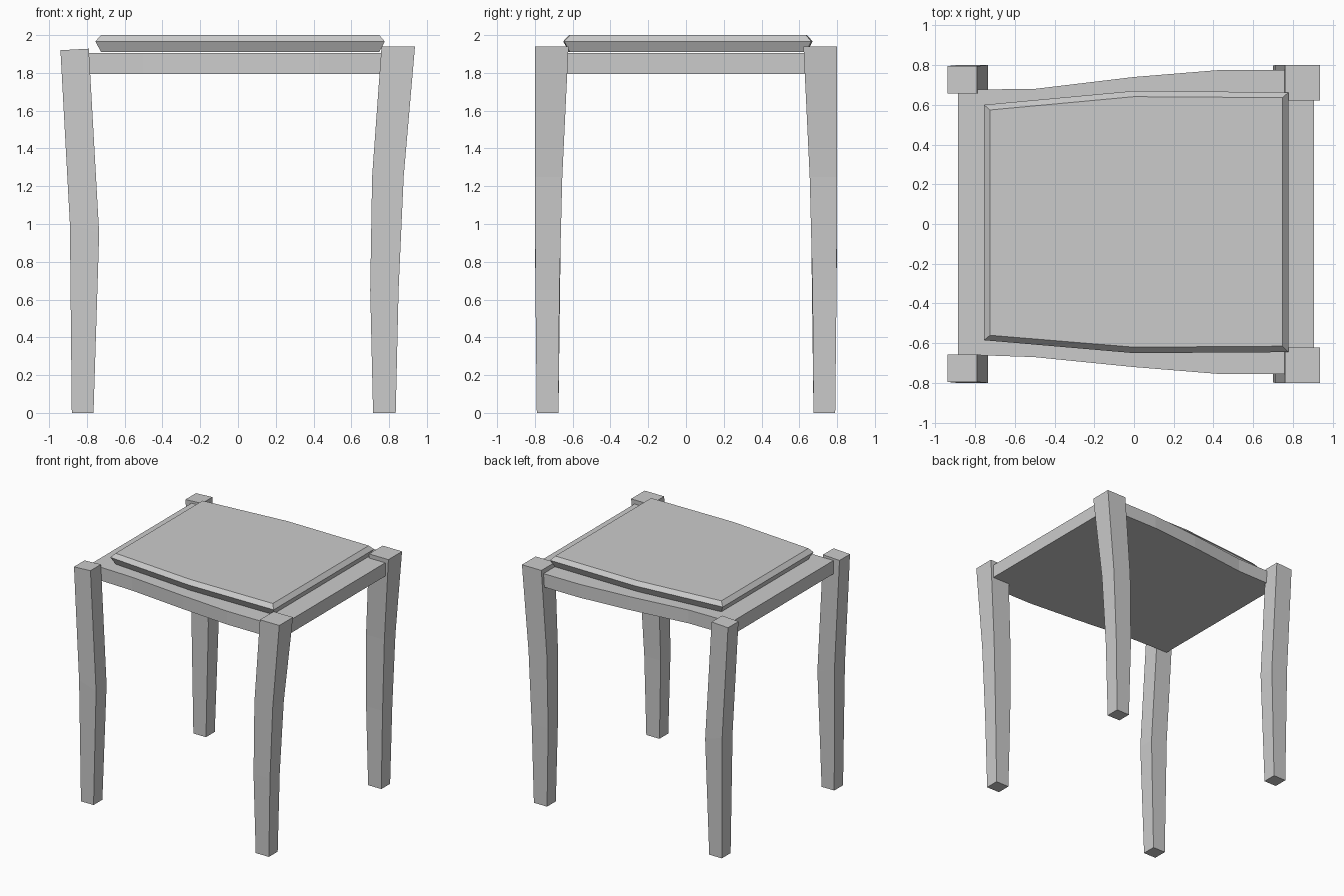
import bpy, bmesh

if "Cube" in bpy.data.objects:
    bpy.data.objects.remove(bpy.data.objects["Cube"])


def loft(name, rings):
    """Skin a stack of equal-length rings and cap both ends."""
    bm = bmesh.new()
    vs = [[bm.verts.new(p) for p in r] for r in rings]
    n = len(vs[0])
    for a, b in zip(vs, vs[1:]):
        for i in range(n):
            j = (i + 1) % n
            bm.faces.new((a[i], a[j], b[j], b[i]))
    bm.faces.new(vs[0])
    bm.faces.new(vs[-1])
    bmesh.ops.recalc_face_normals(bm, faces=bm.faces)
    me = bpy.data.meshes.new(name)
    bm.to_mesh(me)
    bm.free()
    ob = bpy.data.objects.new(name, me)
    bpy.context.collection.objects.link(ob)
    return ob


def leg(name, sections, side):
    # section: x0, x1, inner y, outer y, z at x0, z at x1
    loft(name, [[(x0, side * yi, z0), (x1, side * yi, z1),
                 (x1, side * yo, z1), (x0, side * yo, z0)]
                for x0, x1, yi, yo, z0, z1 in sections])


# Legs: bent, tapered posts, one pair at each end
left = [(-.88, -.765, .675, .79, 0, 0),
        (-.89, -.735, .663, .80, 1.0, .95),
        (-.94, -.79, .658, .795, 1.92, 1.928)]
right = [(.715, .835, .675, .79, 0, 0),
         (.70, .85, .67, .797, .65, .65),
         (.71, .877, .655, .80, 1.25, 1.25),
         (.76, .937, .622, .80, 1.94, 1.94)]
for side, label in ((-1, "front"), (1, "back")):
    leg(label + "_left_leg", left, side)
    leg(label + "_right_leg", right, side)

# Frame: flaring slab notched around the legs
outline = [(-.885, -.66), (-.79, -.66), (-.5, -.67), (0, -.72), (.43, -.755),
           (.76, -.755), (.775, -.63), (.907, -.63),
           (.907, .63), (.775, .63), (.76, .775),
           (.43, .775), (0, .74), (-.5, .68), (-.79, .677), (-.885, .665)]
loft("seat_frame", [[(x, y, z) for x, y in outline] for z in (1.795, 1.905)])

# Cushion: thin pad with bevelled rim
rim = [(-.755, -.585), (0, -.65), (.777, -.645),
       (.777, .663), (0, .67), (-.755, .60)]
face = [(-.725, -.56), (0, -.62), (.748, -.615),
        (.748, .636), (0, .641), (-.725, .574)]
loft("seat_cushion", [[(x, y, z) for x, y in ring]
                      for ring, z in ((face, 1.91), (rim, 1.967), (face, 2.0))])
